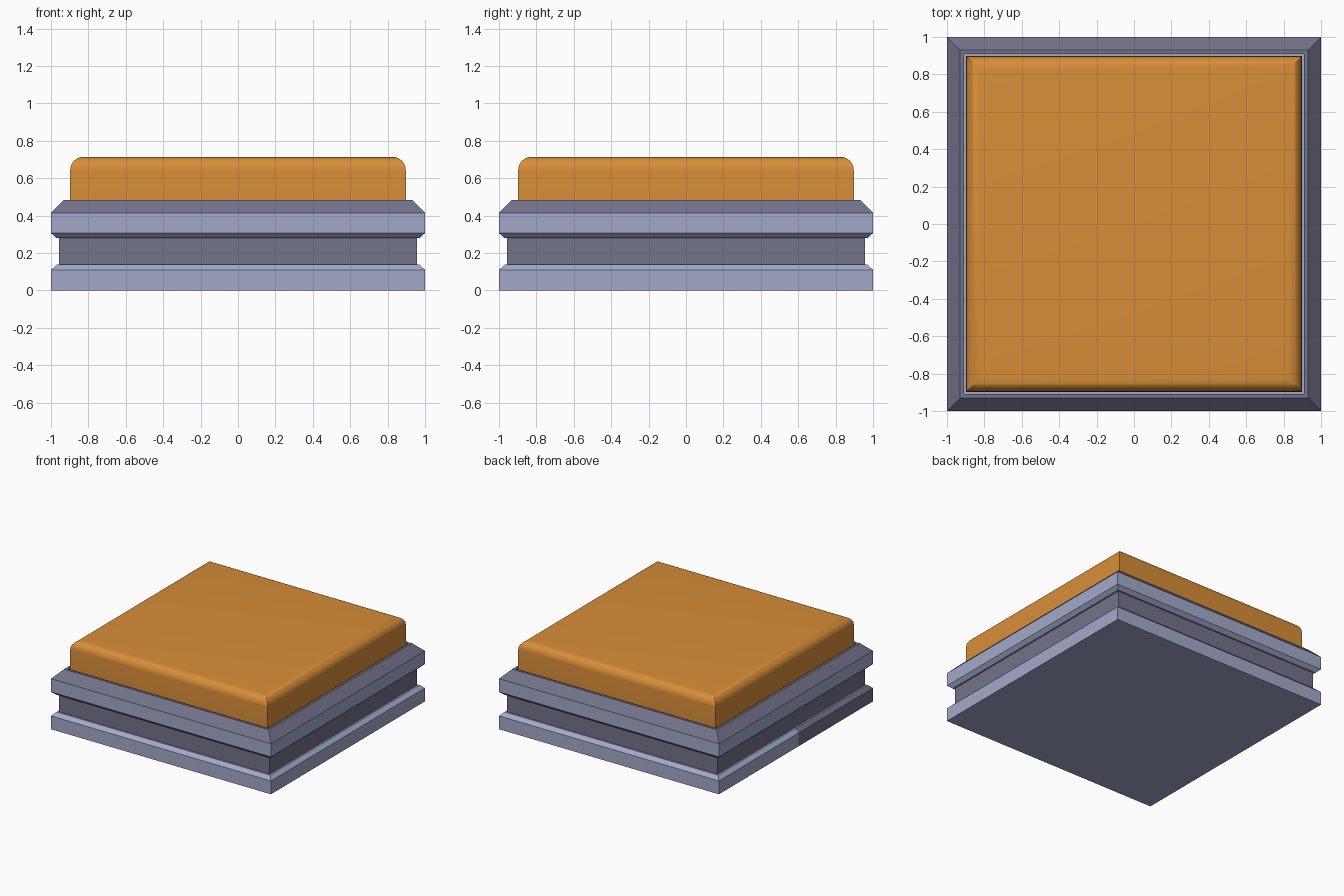
import bpy, bmesh, math

if "Cube" in bpy.data.objects:
    bpy.data.objects.remove(bpy.data.objects["Cube"])


def srgb(r, g, b):
    def lin(c):
        c /= 255
        return c / 12.92 if c <= 0.04045 else ((c + 0.055) / 1.055) ** 2.4
    return (lin(r), lin(g), lin(b), 1)


def material(name, col):
    m = bpy.data.materials.new(name)
    m.diffuse_color = col
    m.use_nodes = True
    m.node_tree.nodes["Principled BSDF"].inputs["Base Color"].default_value = m.diffuse_color
    return m


light = material("light blue grey", srgb(163, 170, 202))
dark = material("dark grey", srgb(115, 115, 139))
orange = material("orange", srgb(216, 142, 56))


def square_loft(name, profile, mats, band_mats=None, smooth=False):
    """Stack square rings given as (half width, z); band_mats colours each band and the end cap."""
    bm = bmesh.new()
    rings = [[bm.verts.new((sx * h, sy * h, z))
              for sx, sy in ((-1, -1), (1, -1), (1, 1), (-1, 1))] for h, z in profile]
    for b, (lo, hi) in enumerate(zip(rings, rings[1:])):
        for i in range(4):
            j = (i + 1) % 4
            f = bm.faces.new((lo[i], lo[j], hi[j], hi[i]))
            f.material_index = band_mats[b] if band_mats else 0
    bm.faces.new(rings[0][::-1])
    top = bm.faces.new(rings[-1])
    top.material_index = band_mats[-1] if band_mats else 0
    bmesh.ops.recalc_face_normals(bm, faces=bm.faces[:])
    me = bpy.data.meshes.new(name)
    bm.to_mesh(me)
    bm.free()
    for m in mats:
        me.materials.append(m)
    ob = bpy.data.objects.new(name, me)
    bpy.context.collection.objects.link(ob)
    if smooth:
        bpy.ops.object.select_all(action='DESELECT')
        ob.select_set(True)
        bpy.context.view_layer.objects.active = ob
        bpy.ops.object.shade_smooth_by_angle(angle=math.radians(30))
    return ob


# Base slab with a small top chamfer
base = square_loft("base_slab", [(1, 0), (1, 0.11), (0.97, 0.138)], [light, dark])

# Darker front half on the left side of the base
bm = bmesh.new()
bm.from_mesh(base.data)
bmesh.ops.bisect_plane(bm, geom=bm.verts[:] + bm.edges[:] + bm.faces[:],
                       plane_co=(0, -0.03, 0), plane_no=(0, 1, 0))
bm.normal_update()
for f in bm.faces:
    if f.normal.x < -0.5 and f.calc_center_median().y < -0.03:
        f.material_index = 1
bm.to_mesh(base.data)
bm.free()

# Recessed neck
square_loft("neck", [(0.957, 0.12), (0.957, 0.30)], [dark])

# Upper plate with dark bezel and a narrow groove round the button
square_loft("upper_plate",
            [(0.97, 0.28), (1, 0.307), (1, 0.415), (0.93, 0.485), (0.91, 0.485), (0.91, 0.46)],
            [light, dark], [0, 0, 1, 1, 1, 0])

# Button with rounded top edge
R, N = 0.07, 8
arc = [(0.897 - R + R * math.cos(a), 0.714 - R + R * math.sin(a))
       for a in (math.pi / 2 * i / N for i in range(N + 1))]
square_loft("button", [(0.897, 0.45)] + arc, [orange], smooth=True)
